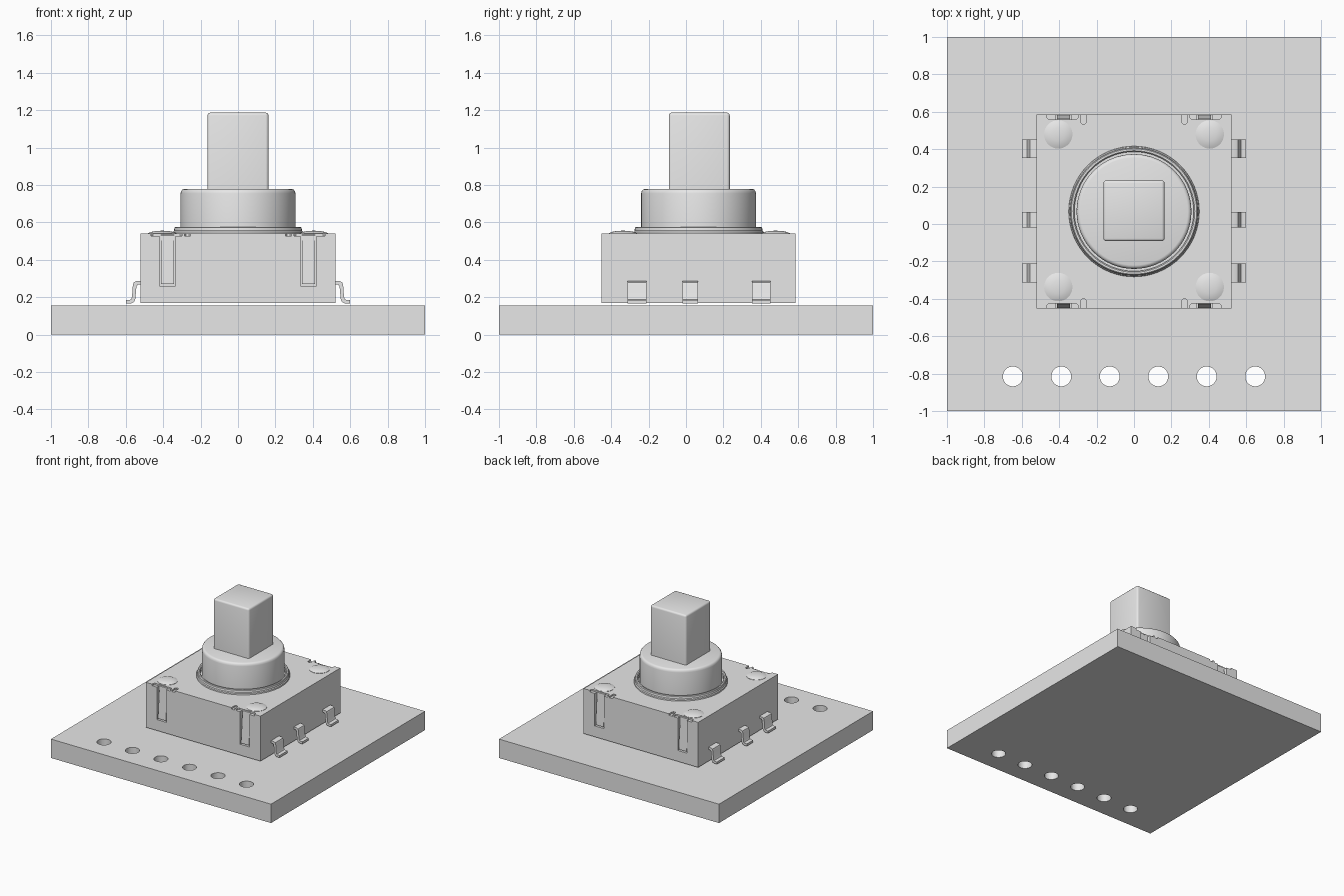
import bpy, bmesh, math

if "Cube" in bpy.data.objects:
    bpy.data.objects.remove(bpy.data.objects["Cube"])

CY = 0.067          # switch centre in y
HX, HY = 0.52, 0.518  # half size of the switch housing

grey = bpy.data.materials.new("light_grey")
grey.diffuse_color = (0.8, 0.8, 0.8, 1)
grey.use_nodes = True
grey.node_tree.nodes["Principled BSDF"].inputs["Base Color"].default_value = grey.diffuse_color


def finish(name, bm, smooth=False):
    bmesh.ops.recalc_face_normals(bm, faces=bm.faces)
    me = bpy.data.meshes.new(name)
    bm.to_mesh(me)
    bm.free()
    ob = bpy.data.objects.new(name, me)
    bpy.context.collection.objects.link(ob)
    me.materials.append(grey)
    if smooth:
        bpy.ops.object.select_all(action='DESELECT')
        bpy.context.view_layer.objects.active = ob
        ob.select_set(True)
        bpy.ops.object.shade_smooth_by_angle(angle=math.radians(35))
    return ob


def add_box(bm, x0, x1, y0, y1, z0, z1):
    r = bmesh.ops.create_cube(bm, size=1)
    for v in r["verts"]:
        v.co = ((x0 + x1) / 2 + v.co.x * (x1 - x0),
                (y0 + y1) / 2 + v.co.y * (y1 - y0),
                (z0 + z1) / 2 + v.co.z * (z1 - z0))


def prism(bm, pts, direction):
    """Extrude a closed planar outline along a vector."""
    f = bm.faces.new([bm.verts.new(p) for p in pts])
    r = bmesh.ops.extrude_face_region(bm, geom=[f])
    vs = [g for g in r["geom"] if isinstance(g, bmesh.types.BMVert)]
    bmesh.ops.translate(bm, verts=vs, vec=direction)


def lathe(name, prof, cx, cy, n=64):
    """Turn an (r, z) profile around a vertical axis."""
    bm = bmesh.new()
    vs = [bm.verts.new((cx + r, cy, z)) for r, z in prof]
    es = [bm.edges.new(p) for p in zip(vs, vs[1:])]
    bmesh.ops.spin(bm, geom=vs + es, cent=(cx, cy, 0), axis=(0, 0, 1),
                   angle=2 * math.pi, steps=n)
    bmesh.ops.remove_doubles(bm, verts=bm.verts, dist=1e-5)
    return finish(name, bm, True)


def cut(ob, bm):
    cutter = finish(ob.name + "_cutter", bm)
    cutter.hide_render = True
    cutter.hide_viewport = True
    m = ob.modifiers.new("cut", 'BOOLEAN')
    m.operation = 'DIFFERENCE'
    m.solver = 'EXACT'
    m.object = cutter


# circuit board with a row of six holes
bm = bmesh.new()
add_box(bm, -1, 1, -1, 1, 0, 0.155)
board = finish("circuit_board", bm)
bm = bmesh.new()
for i in range(6):
    r = bmesh.ops.create_cone(bm, cap_ends=True, segments=40, radius1=0.053,
                              radius2=0.053, depth=0.5)
    bmesh.ops.translate(bm, verts=r["verts"], vec=(-0.648 + i * 0.2592, -0.815, 0.08))
cut(board, bm)

# housing with grooves for the clips on front and back
bm = bmesh.new()
add_box(bm, -HX, HX, CY - HY, CY + HY, 0.17, 0.527)
housing = finish("housing", bm)
bm = bmesh.new()
for sx in (-1, 1):
    for sy in (-1, 1):
        xs = sorted((sx * 0.335, sx * 0.42))
        ys = sorted((CY + sy * (HY - 0.028), CY + sy * (HY + 0.05)))
        add_box(bm, *xs, *ys, 0.26, 0.6)
cut(housing, bm)

# cover plate: a notched quarter edge repeated by mirroring
edge = [(0.255, 0), (0.255, 0.04), (0.262, 0.05), (0.278, 0.05), (0.285, 0.04),
        (0.285, 0.0), (0.30, 0.0), (0.30, 0.018), (0.31, 0.026), (0.455, 0.026),
        (0.465, 0.018), (0.465, 0), (HX, 0)]
right_back = [(x, HY - d) for x, d in edge]
half = right_back + [(x, -y) for x, y in reversed(right_back)]
outline = half + [(-x, y) for x, y in reversed(half)]
bm = bmesh.new()
prism(bm, [(x, y + CY, 0.525) for x, y in outline], (0, 0, 0.015))
finish("cover_plate", bm)

# clips bent down into the grooves
bm = bmesh.new()
clip = [(0.05, 0.54), (0.03, 0.539), (0.022, 0.53), (0.003, 0.27),
        (0.018, 0.27), (0.034, 0.52), (0.05, 0.525)]
for sx in (-1, 1):
    for sy in (-1, 1):
        prism(bm, [(sx * 0.342, CY + sy * (HY - d), z) for d, z in clip],
              (sx * 0.071, 0, 0))
finish("cover_clips", bm)

# raised lip around the opening of the cover
lathe("cover_lip", [(0.35, 0.535), (0.348, 0.55), (0.342, 0.556), (0.34, 0.572),
                    (0.335, 0.576), (0.325, 0.576), (0.319, 0.57), (0.319, 0.535),
                    (0.35, 0.535)], 0, CY)

# round plunger collar
lathe("collar", [(0, 0.53), (0.307, 0.53), (0.307, 0.755), (0.304, 0.768),
                 (0.297, 0.776), (0.287, 0.779), (0, 0.779)], 0, CY)

# square post with rounded edges
bm = bmesh.new()
add_box(bm, -0.163, 0.163, CY + 0.004 - 0.163, CY + 0.004 + 0.163, 0.76, 1.187)
bmesh.ops.bevel(bm, geom=[e for e in bm.edges if max(v.co.z for v in e.verts) > 1],
                offset=0.015, segments=3, profile=0.5, affect='EDGES')
finish("square_post", bm, True)

# domed rivets in the corners
for sx in (-1, 1):
    for sy in (-1, 1):
        side = ("left" if sx < 0 else "right") + ("_front" if sy < 0 else "_back")
        lathe("rivet_" + side, [(0.076, 0.535), (0.076, 0.542), (0.06, 0.549),
                                (0.035, 0.554), (0, 0.556)],
              sx * 0.405, CY + 0.004 + sy * 0.408, 32)

# bent solder pins on both sides
outer = [(0.50, 0.286), (0.545, 0.286), (0.557, 0.279), (0.562, 0.266), (0.567, 0.20),
         (0.572, 0.189), (0.582, 0.185), (0.598, 0.185)]
inner = [(0.598, 0.167), (0.572, 0.167), (0.556, 0.175), (0.549, 0.19),
         (0.543, 0.258), (0.536, 0.267), (0.50, 0.268)]
for sx, side in ((-1, "left"), (1, "right")):
    bm = bmesh.new()
    for y0, y1 in ((-0.313, -0.212), (-0.018, 0.064), (0.352, 0.453)):
        prism(bm, [(sx * x, y0, z) for x, z in outer + inner], (0, y1 - y0, 0))
    finish("solder_pins_" + side, bm, True)
